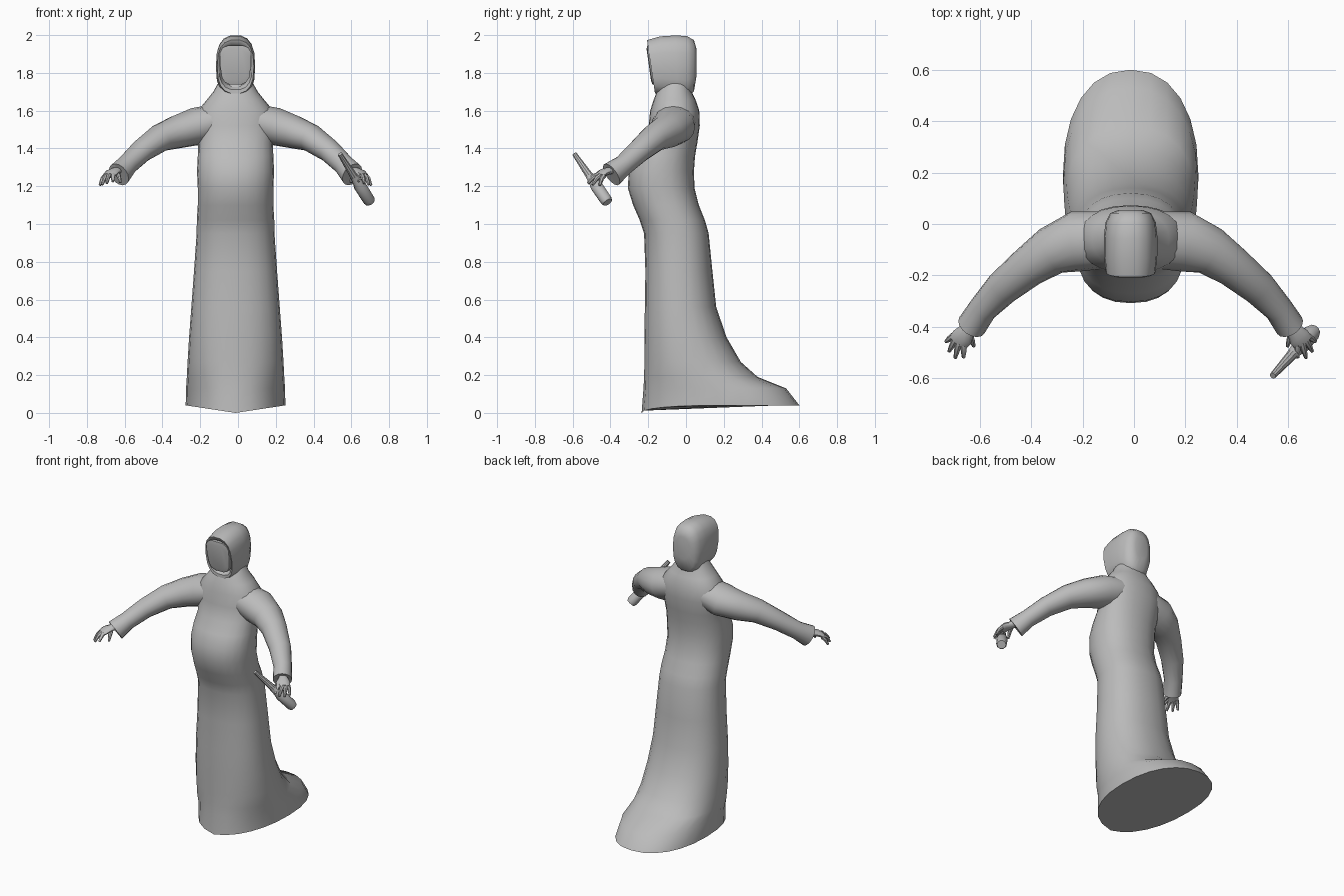
import bpy, bmesh, math
from mathutils import Vector

if "Cube" in bpy.data.objects:
    bpy.data.objects.remove(bpy.data.objects["Cube"])

CX = -0.013  # the body axis sits slightly left of centre

grey = bpy.data.materials.new("plain grey")
grey.diffuse_color = (0.5, 0.5, 0.5, 1)
grey.use_nodes = True
grey.node_tree.nodes["Principled BSDF"].inputs["Base Color"].default_value = grey.diffuse_color


def loft(name, rings, angle=45):
    """Skin a list of point rings and close both ends."""
    bm = bmesh.new()
    vs = [[bm.verts.new(p) for p in r] for r in rings]
    n = len(vs[0])
    for a, b in zip(vs, vs[1:]):
        for i in range(n):
            j = (i + 1) % n
            bm.faces.new((a[i], a[j], b[j], b[i]))
    bm.faces.new(vs[0])
    bm.faces.new(vs[-1])
    bmesh.ops.recalc_face_normals(bm, faces=bm.faces)
    me = bpy.data.meshes.new(name)
    bm.to_mesh(me)
    bm.free()
    me.materials.append(grey)
    ob = bpy.data.objects.new(name, me)
    bpy.context.collection.objects.link(ob)
    bpy.ops.object.select_all(action='DESELECT')
    ob.select_set(True)
    bpy.context.view_layer.objects.active = ob
    bpy.ops.object.shade_smooth_by_angle(angle=math.radians(angle))
    return ob


def oval(n, power=2.0):
    """Unit superellipse points."""
    out = []
    for i in range(n):
        t = 2 * math.pi * i / n
        c, s = math.cos(t), math.sin(t)
        out.append((math.copysign(abs(c) ** (2 / power), c),
                    math.copysign(abs(s) ** (2 / power), s)))
    return out


def tube(name, path, n=10, angle=50):
    """Loft ovals along a path of (x, y, z, side radius, up radius)."""
    pts = [Vector(p[:3]) for p in path]
    rings = []
    for i, p in enumerate(path):
        d = (pts[min(i + 1, len(pts) - 1)] - pts[max(i - 1, 0)]).normalized()
        side = d.cross(Vector((0, 0, 1))).normalized()
        up = side.cross(d)
        rings.append([pts[i] + side * c * p[3] + up * s * p[4] for c, s in oval(n)])
    return loft(name, rings, angle)


# Robe: (height, half width, front y, back y), with a train and a round belly
profile = [
    (0.04, .264, -.235, .60), (0.13, .262, -.225, .53), (0.19, .258, -.222, .38),
    (0.27, .254, -.22, .29), (0.40, .246, -.22, .215), (0.56, .234, -.218, .16),
    (0.75, .220, -.215, .14), (0.95, .206, -.222, .12), (1.02, .205, -.245, .10),
    (1.10, .200, -.280, .068), (1.19, .200, -.308, .045), (1.28, .204, -.303, .042),
    (1.36, .200, -.270, .048), (1.43, .198, -.220, .06), (1.52, .208, -.198, .073),
    (1.60, .200, -.190, .070), (1.66, .150, -.170, .050), (1.70, .118, -.155, .03),
    (1.75, .090, -.130, .02)]
rings = []
for k, (z, w, f, b) in enumerate(profile):
    ring = []
    for c, s in oval(24, 2.25):
        dip = 0.04 * (1 - abs(c)) if k == 0 and s < 0 else 0   # hem dips at the front
        ring.append((CX + w * c, (f + b) / 2 + (b - f) / 2 * s, z - dip))
    rings.append(ring)
loft("robe", rings, 50)

# Hood: ovals stacked from back to front, then folded inward at the opening
hood = [(.055, .045, 1.78, 1.93), (.042, .080, 1.70, 1.975), (.005, .098, 1.67, 1.997),
        (-.05, .104, 1.67, 2.0), (-.12, .104, 1.68, 1.995), (-.188, .097, 1.69, 1.975),
        (-.184, .088, 1.71, 1.955), (-.15, .078, 1.73, 1.94)]
rings = []
for y, w, lo, hi in hood:
    lean = max(0, min(1, -y / .15)) * 0.15
    rings.append([(CX + w * c, y - lean * ((lo + hi) / 2 + (hi - lo) / 2 * s - 1.85),
                   (lo + hi) / 2 + (hi - lo) / 2 * s) for c, s in oval(18, 2.6)])
loft("hood", rings, 50)

# Face panel filling the hood opening
rings = []
for y, k in ((-.165, 1.0), (-.192, 1.0), (-.197, .8)):
    rings.append([(CX + k * c * (.082 + .008 * s), y - .14 * (k * .105 * s),
                   1.842 + k * .105 * s) for c, s in oval(14, 3.5)])
loft("face_panel", rings, 35)

# Arms: sleeve with open cuff, palm, and fingers, once for each side
sleeve = [(.08, -.06, 1.55, .11, .09), (.21, -.068, 1.516, .118, .100),
          (.31, -.105, 1.487, .095, .088), (.40, -.168, 1.455, .079, .073),
          (.50, -.250, 1.385, .068, .060), (.575, -.330, 1.312, .056, .055),
          (.618, -.395, 1.262, .058, .068), (.616, -.391, 1.264, .050, .058),
          (.590, -.355, 1.290, .040, .042)]
palm = [(.595, -.36, 1.295, .024, .022), (.630, -.405, 1.282, .028, .02),
        (.655, -.440, 1.272, .042, .019), (.672, -.462, 1.256, .040, .014)]
fingers = [((.690, -.435, 1.255), (.718, -.457, 1.205)),
           ((.682, -.450, 1.258), (.706, -.495, 1.208)),
           ((.668, -.462, 1.260), (.682, -.520, 1.215)),
           ((.648, -.465, 1.262), (.650, -.518, 1.225)),
           ((.625, -.430, 1.265), (.610, -.475, 1.220))]


def placed(path, s):
    return [(CX + s * p[0],) + tuple(p[1:]) for p in path]


for s, side in ((-1, "right"), (1, "left")):
    tube(side + "_sleeve", placed(sleeve, s), 16, 55)
    tube(side + "_palm", placed(palm, s))
    for i, (a, b) in enumerate(fingers):
        mid = [(u + v) / 2 for u, v in zip(a, b)]
        mid[2] += .010   # slight knuckle bend
        path = [(*a, .013, .013), (*mid, .012, .012), (*b, .007, .007)]
        tube(f"{side}_finger_{i + 1}", placed(path, s), 7)

# Tapered baton held in the left hand
tip, butt = Vector((.54, -.59, 1.37)), Vector((.70, -.415, 1.115))
baton = [(*tip.lerp(butt, t), r, r) for t, r in
         ((0, .013), (.45, .021), (.58, .026), (.66, .034), (.95, .033), (1, .027))]
tube("baton", baton, 10, 35)
